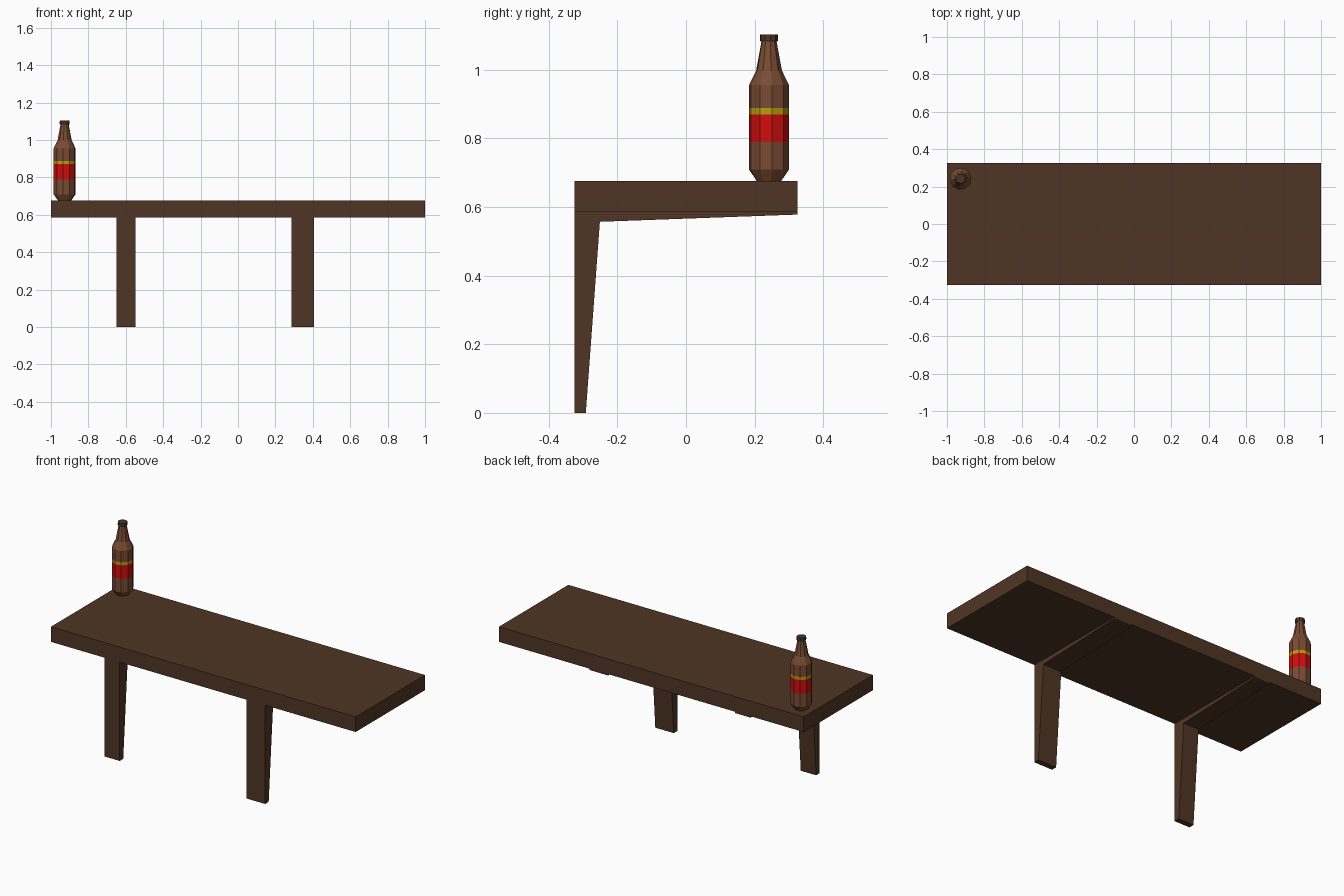
import bpy, bmesh, math

if "Cube" in bpy.data.objects:
    bpy.data.objects.remove(bpy.data.objects["Cube"])

def material(name, rgb):
    m = bpy.data.materials.new(name)
    m.diffuse_color = (*rgb, 1)
    m.use_nodes = True
    m.node_tree.nodes["Principled BSDF"].inputs["Base Color"].default_value = m.diffuse_color
    return m

WOOD = material("dark wood", (0.078, 0.036, 0.018))
GLASS = material("brown glass", (0.19, 0.07, 0.033))
RED = material("red label", (0.62, 0.004, 0.004))
YELLOW = material("yellow band", (0.50, 0.33, 0.004))
CAP = material("cap brown", (0.07, 0.032, 0.018))

def finish(name, bm, mats):
    bmesh.ops.recalc_face_normals(bm, faces=bm.faces)
    me = bpy.data.meshes.new(name)
    bm.to_mesh(me)
    bm.free()
    for m in mats:
        me.materials.append(m)
    ob = bpy.data.objects.new(name, me)
    bpy.context.collection.objects.link(ob)
    return ob

def extrude_x(name, profile, x0, x1, mat):
    """Extrude a (y, z) outline along x."""
    bm = bmesh.new()
    face = bm.faces.new([bm.verts.new((x0, y, z)) for y, z in profile])
    ext = bmesh.ops.extrude_face_region(bm, geom=[face], use_keep_orig=True)
    verts = [v for v in ext["geom"] if isinstance(v, bmesh.types.BMVert)]
    bmesh.ops.translate(bm, verts=verts, vec=(x1 - x0, 0, 0))
    return finish(name, bm, [mat])

def lathe(name, profile, centre, mats, bands, sides=10):
    """Closed faceted lathe; bands gives the material index of each ring."""
    bm = bmesh.new()
    rings = []
    for r, z in profile:
        rings.append([bm.verts.new((centre[0] + r * math.cos(a), centre[1] + r * math.sin(a), z))
                      for a in (2 * math.pi * (i + 0.25) / sides for i in range(sides))])
    for low, high, idx in zip(rings, rings[1:], bands):
        for i in range(sides):
            j = (i + 1) % sides
            bm.faces.new((low[i], low[j], high[j], high[i])).material_index = idx
    bm.faces.new(rings[0][::-1])
    bm.faces.new(rings[-1])
    return finish(name, bm, mats)

# Shelf board
D, TOP, UNDER = 0.325, 0.676, 0.586
extrude_x("table_top", [(-D, UNDER), (D, UNDER), (D, TOP), (-D, TOP)], -1, 1, WOOD)

# Tapered L-shaped supports: front leg plus thin arm under the board
support = [(-D, 0), (-0.292, 0), (-0.251, 0.557), (D, 0.578), (D, UNDER), (-D, UNDER)]
extrude_x("left_support", support, -0.65, -0.549, WOOD)
extrude_x("right_support", support, 0.285, 0.406, WOOD)

# Bottle with red label and yellow band
centre = (-0.927, 0.242)
body = [(0.036, TOP), (0.059, 0.709), (0.059, 0.789), (0.059, 0.870),
        (0.059, 0.888), (0.059, 0.955), (0.038, 0.998), (0.022, 1.084)]
lathe("bottle", body, centre, [GLASS, RED, YELLOW], [0, 0, 1, 2, 0, 0, 0])

# Bottle cap
lathe("bottle_cap", [(0.025, 1.082), (0.027, 1.087), (0.026, 1.103)], centre, [CAP], [0, 0])
